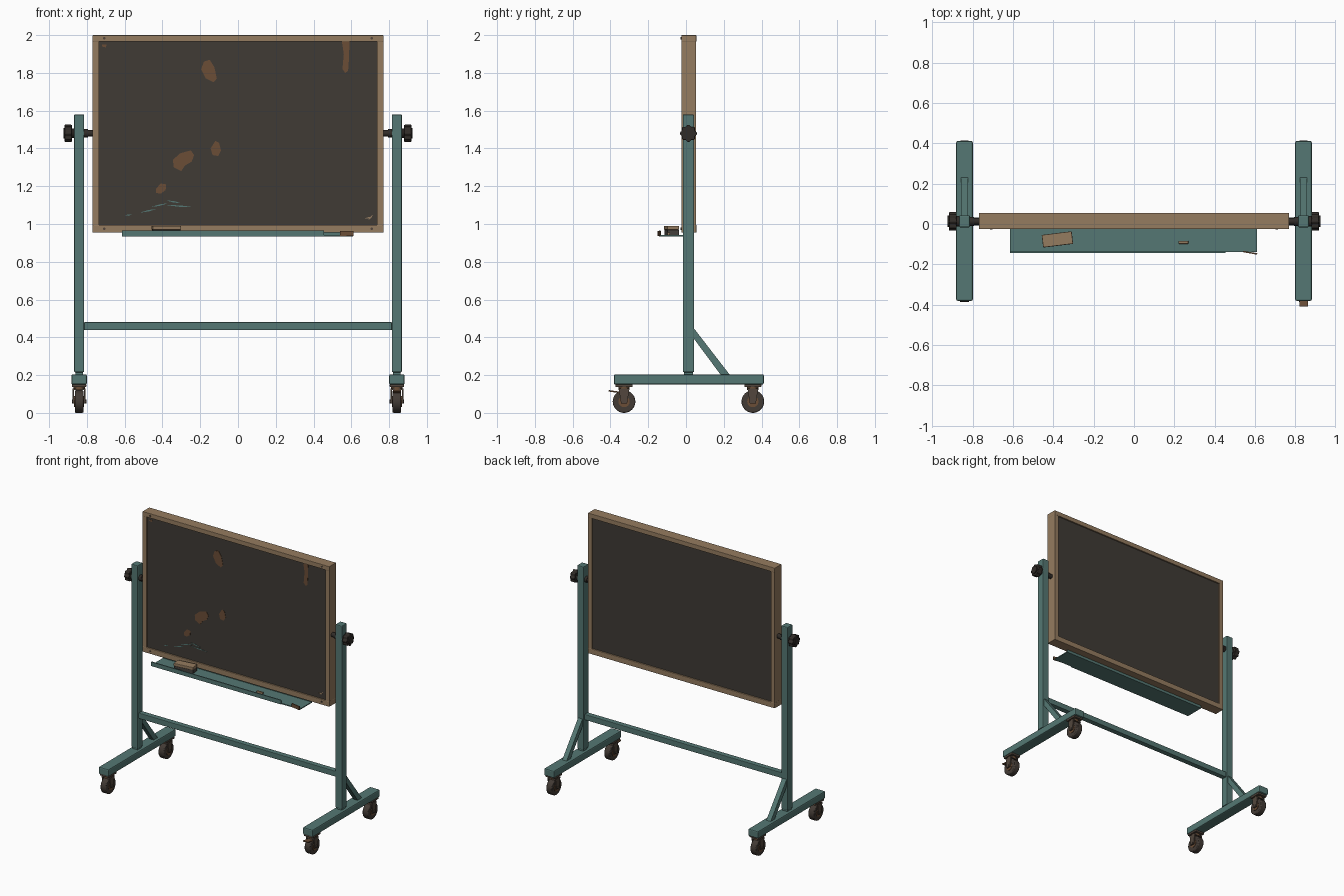
import bpy, bmesh
from math import sin, cos, pi, radians
from mathutils import Vector, Matrix

cube = bpy.data.objects.get("Cube")
if cube:
    bpy.data.objects.remove(cube)


def material(name, r, g, b):
    m = bpy.data.materials.new(name)
    m.use_nodes = True
    m.diffuse_color = (r, g, b, 1)
    m.node_tree.nodes["Principled BSDF"].inputs["Base Color"].default_value = (r, g, b, 1)
    return m


TEAL = material("teal paint", .09, .187, .172)
WOOD = material("worn wood", .3, .2, .115)
SLATE = material("dark slate", .05, .043, .036)
RUST = material("brown stain", .145, .075, .037)
RUBBER = material("dark rubber", .055, .043, .035)
KNOB = material("black plastic", .03, .025, .021)
METAL = material("tarnished metal", .085, .062, .047)
FELT = material("grey felt", .06, .052, .045)


def finish(name, bm, mat, bevel=0, smooth=False):
    bmesh.ops.recalc_face_normals(bm, faces=bm.faces)
    me = bpy.data.meshes.new(name)
    bm.to_mesh(me)
    bm.free()
    me.materials.append(mat)
    ob = bpy.data.objects.new(name, me)
    bpy.context.collection.objects.link(ob)
    if bevel:
        mod = ob.modifiers.new("soft edges", 'BEVEL')
        mod.width = bevel
        mod.segments = 2
        mod.limit_method = 'ANGLE'
    if smooth:
        bpy.ops.object.select_all(action='DESELECT')
        ob.select_set(True)
        bpy.context.view_layer.objects.active = ob
        bpy.ops.object.shade_smooth_by_angle(angle=radians(35))
    return ob


def box(name, x, y, z, mat, bevel=0, turn=None):
    """Box from (low, high) pairs; turn is an optional rotation about its centre."""
    bm = bmesh.new()
    bmesh.ops.create_cube(bm, size=1)
    spans = [x, y, z]
    bmesh.ops.scale(bm, vec=[hi - lo for lo, hi in spans], verts=bm.verts)
    if turn:
        bmesh.ops.transform(bm, matrix=turn, verts=bm.verts)
    bmesh.ops.translate(bm, vec=[(lo + hi) / 2 for lo, hi in spans], verts=bm.verts)
    return finish(name, bm, mat, bevel)


def prism(name, pts, axis, lo, hi, mat, bevel=0, smooth=False):
    """Extrude a 2D outline along x (outline in y, z) or along y (outline in x, z)."""
    bm = bmesh.new()
    place = (lambda a, b: (lo, a, b)) if axis == 'X' else (lambda a, b: (a, lo, b))
    face = bm.faces.new([bm.verts.new(place(a, b)) for a, b in pts])
    new = bmesh.ops.extrude_face_region(bm, geom=[face])["geom"]
    move = (hi - lo, 0, 0) if axis == 'X' else (0, hi - lo, 0)
    bmesh.ops.translate(bm, vec=move, verts=[v for v in new if isinstance(v, bmesh.types.BMVert)])
    return finish(name, bm, mat, bevel, smooth)


def ring(cy, cz, r, n=32, lobe=0, lobes=8):
    angles = [2 * pi * i / n for i in range(n)]
    return [(cy + (r + lobe * cos(lobes * a)) * cos(a),
             cz + (r + lobe * cos(lobes * a)) * sin(a)) for a in angles]


def disc(name, c, r, axis, lo, hi, mat, bevel=0, n=32):
    return prism(name, ring(*c, r, n), axis, lo, hi, mat, bevel, True)


# Board: slate panel set into a wooden frame
FRONT, BACK = -.025, .055
box("board_panel", (-.75, .75), (FRONT + .01, BACK - .01), (.98, 1.98), SLATE)
box("frame_top_rail", (-.77, .77), (FRONT, BACK), (1.966, 2), WOOD, .003)
box("frame_bottom_rail", (-.77, .77), (FRONT, BACK), (.955, .995), WOOD, .003)
for side, s in (("left", 1), ("right", -1)):
    box(side + "_frame_stile", sorted((s * .737, s * .769)), (FRONT + .001, BACK - .001),
        (.994, 1.967), WOOD)
    for z in (.975, 1.983):
        disc("frame_screw", (s * .708, z), .007, 'Y', FRONT - .003, FRONT + .002, METAL, n=12)

# Stains and scratches as thin plates on the panel
SKIN = FRONT + .01
stains = [
    [(-.18, 1.86), (-.15, 1.87), (-.125, 1.83), (-.112, 1.77), (-.13, 1.75), (-.17, 1.77), (-.195, 1.82)],
    [(.55, 1.966), (.59, 1.966), (.588, 1.88), (.583, 1.81), (.567, 1.8), (.553, 1.82), (.56, 1.9)],
    [(-.345, 1.34), (-.305, 1.375), (-.25, 1.39), (-.232, 1.365), (-.245, 1.33), (-.28, 1.31),
     (-.3, 1.28), (-.34, 1.3)],
    [(-.12, 1.44), (-.1, 1.43), (-.09, 1.39), (-.105, 1.36), (-.135, 1.365), (-.145, 1.4)],
    [(-.41, 1.215), (-.38, 1.21), (-.383, 1.18), (-.41, 1.16), (-.435, 1.165), (-.435, 1.185)],
    [(-.72, 1.95), (-.695, 1.95), (-.7, 1.935), (-.72, 1.94)],
]
for pts in stains:
    prism("panel_stain", pts, 'Y', SKIN - .002, SKIN + .002, RUST)


def scratch(a, b, mat):
    a, b = Vector(a), Vector(b)
    side = (b - a).orthogonal().normalized() * .004
    mid = (a + b) / 2
    prism("panel_scratch", [a, mid + side, b, mid - side], 'Y', SKIN - .002, SKIN + .002, mat)


for a, b in [((-.52, 1.06), (-.43, 1.08)), ((-.6, 1.045), (-.56, 1.05)), ((-.46, 1.09), (-.37, 1.11)),
             ((-.38, 1.125), (-.3, 1.11)), ((-.38, 1.1), (-.24, 1.09))]:
    scratch(a, b, TEAL)
for a, b in [((.67, 1.03), (.71, 1.035)), ((.69, 1.02), (.715, 1.05))]:
    scratch(a, b, WOOD)

# Tray with a broken front lip
box("tray_floor", (-.615, .61), (-.138, .0), (.935, .942), TEAL)
box("tray_back_flange", (-.615, .61), (-.006, .0), (.935, .957), TEAL)
box("tray_lip", (-.615, .455), (-.144, -.136), (.935, .966), TEAL)
box("bent_lip_end", (.54, .612), (-.146, -.139), (.937, .964), RUST,
    turn=Matrix.Rotation(radians(-10), 4, 'Z'))
tilt = Matrix.Rotation(radians(7), 4, 'Z')
box("eraser_felt", (-.453, -.307), (-.106, -.047), (.942, .969), FELT, turn=tilt)
box("eraser_grip", (-.455, -.305), (-.108, -.045), (.969, .99), WOOD, .004, turn=tilt)
box("chalk_stub", (.22, .27), (-.098, -.084), (.942, .956), WOOD, .003)


def caster(x, y, label):
    """Plate, swivel, two fork cheeks, wheel and axle."""
    box(label + "_plate", (x - .038, x + .038), (y - .045, y + .045), (.137, .152), METAL, .003)
    bm = bmesh.new()
    bmesh.ops.create_cone(bm, cap_ends=True, segments=24, radius1=.03, radius2=.03, depth=.02,
                          matrix=Matrix.Translation((x, y, .13)))
    finish(label + "_swivel", bm, RUST, 0, True)
    box(label + "_fork_crown", (x - .033, x + .033), (y - .028, y + .028), (.12, .13), METAL)
    cheek = [(y - .028, .128), (y + .028, .128), (y + .016, .05), (y - .016, .05)]
    for s in (-1, 1):
        c = x + s * .03
        prism(label + "_fork_cheek", cheek, 'X', c - .004, c + .004, METAL)
    disc(label + "_wheel", (y, .06), .06, 'X', x - .023, x + .023, RUBBER, .006)
    disc(label + "_hub", (y, .06), .03, 'X', x - .026, x + .026, RUST)
    disc(label + "_axle", (y, .06), .01, 'X', x - .038, x + .038, METAL, n=12)


# Side stands
for side, s in (("left", 1), ("right", -1)):
    x = s * .841
    box(side + "_post", (x - .027, x + .027), (-.017, .043), (.215, 1.58), TEAL, .006)
    box(side + "_post_socket", (x - .02, x + .02), (-.01, .036), (.2, .22), TEAL)
    box(side + "_foot", (x - .041, x + .041), (-.382, .412), (.15, .204), TEAL, .008)
    brace = [(.04, .45), (.04, .395), (.185, .2), (.233, .2)]
    prism(side + "_brace", brace, 'X', x - .018, x + .018, TEAL)
    caster(x, -.328, side + "_front_caster")
    caster(x, .354, side + "_back_caster")

    # Pivot shaft, collars and lobed clamp knob
    pivot = (.013, 1.48)
    disc(side + "_pivot_shaft", pivot, .017, 'X', *sorted((s * .76, s * .9)), KNOB)
    disc(side + "_inner_collar", pivot, .022, 'X', *sorted((s * .795, s * .82)), KNOB)
    disc(side + "_knob_collar", pivot, .026, 'X', *sorted((s * .866, s * .885)), KNOB)
    prism(side + "_knob", ring(*pivot, .042, 64, .004), 'X', *sorted((s * .88, s * .918)),
          KNOB, .003, True)
    disc(side + "_knob_cap", pivot, .028, 'X', *sorted((s * .91, s * .925)), KNOB)

# Brake pedal on one front caster
box("brake_pedal", (.82, .864), (-.41, -.34), (.108, .116), RUST, .002,
    turn=Matrix.Rotation(radians(-8), 4, 'X'))

# Cross bar joining the posts
box("cross_bar", (-.815, .815), (-.007, .033), (.438, .48), TEAL, .004)
